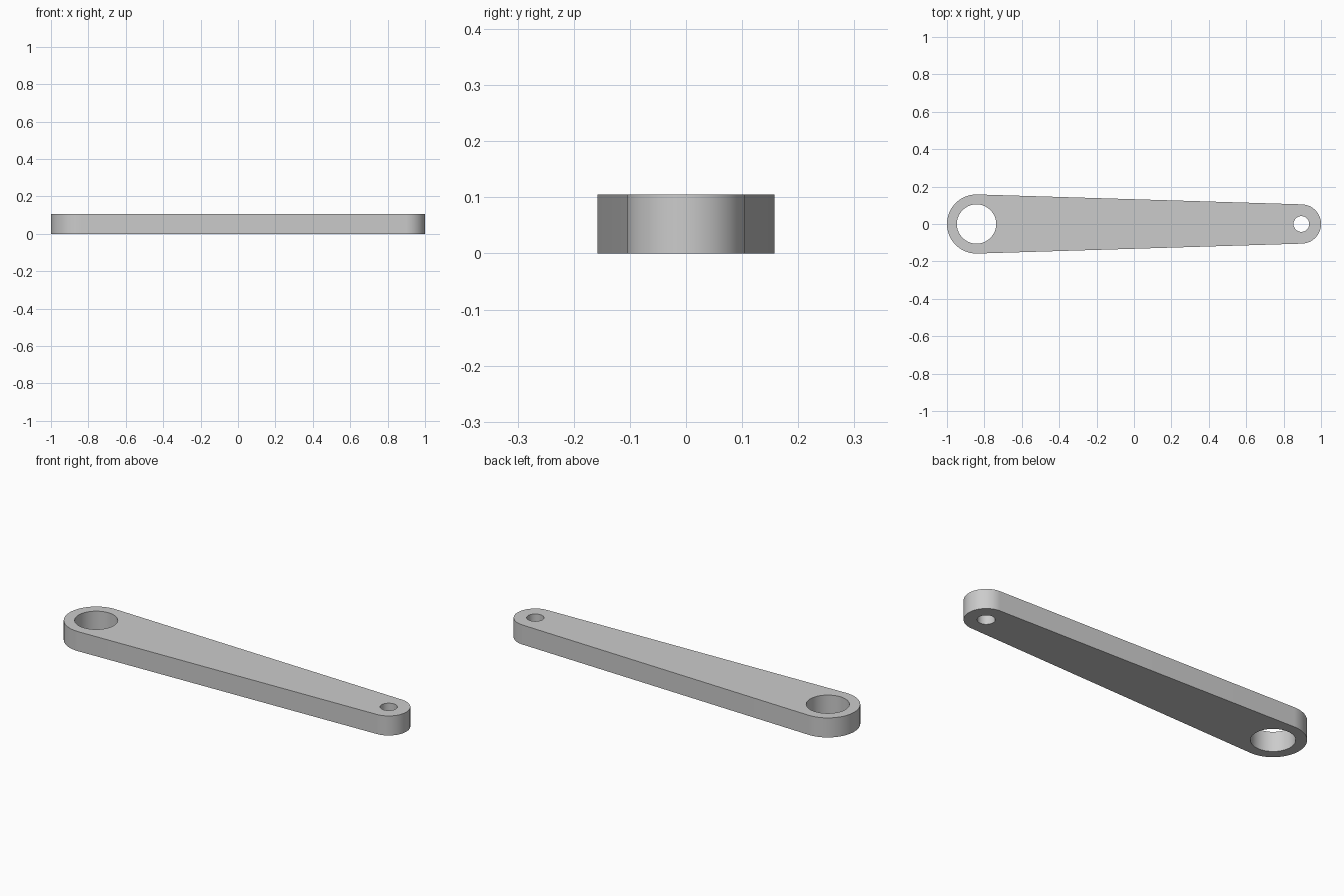
import bpy, bmesh
from math import sin, cos, pi, acos

cube = bpy.data.objects.get("Cube")
if cube:
    bpy.data.objects.remove(cube)

THICK = 0.105
BIG_X, BIG_R, BIG_HOLE = -0.842, 0.158, 0.105
SMALL_X, SMALL_R, SMALL_HOLE = 0.895, 0.105, 0.042


def arc(cx, r, start, end, steps):
    """Points along an arc, both ends included."""
    angles = [start + (end - start) * i / steps for i in range(steps + 1)]
    return [(cx + r * cos(a), r * sin(a), 0) for a in angles]


def loop(bm, points):
    """Closed ring of edges through the points."""
    verts = [bm.verts.new(p) for p in points]
    return [bm.edges.new((a, b)) for a, b in zip(verts, verts[1:] + verts[:1])]


# Outline: two rounded ends joined by their common tangents
tangent = acos((BIG_R - SMALL_R) / (SMALL_X - BIG_X))
outline = arc(SMALL_X, SMALL_R, -tangent, tangent, 40)
outline += arc(BIG_X, BIG_R, tangent, 2 * pi - tangent, 48)

# Flat plate with two pin holes, extruded to full thickness
bm = bmesh.new()
edges = loop(bm, outline)
for x, r in ((BIG_X, BIG_HOLE), (SMALL_X, SMALL_HOLE)):
    edges += loop(bm, arc(x, r, 0, 2 * pi, 64)[:-1])
bmesh.ops.triangle_fill(bm, edges=edges, use_beauty=True, use_dissolve=False)
solid = bmesh.ops.extrude_face_region(bm, geom=bm.faces[:], use_keep_orig=True)
top = [g for g in solid["geom"] if isinstance(g, bmesh.types.BMVert)]
bmesh.ops.translate(bm, verts=top, vec=(0, 0, THICK))
bmesh.ops.recalc_face_normals(bm, faces=bm.faces[:])

mesh = bpy.data.meshes.new("link_arm")
bm.to_mesh(mesh)
bm.free()
arm = bpy.data.objects.new("link_arm", mesh)
bpy.context.collection.objects.link(arm)

# Plain grey metal
grey = bpy.data.materials.new("grey_metal")
grey.use_nodes = True
color = (0.6, 0.6, 0.6, 1)
grey.diffuse_color = color
grey.node_tree.nodes["Principled BSDF"].inputs["Base Color"].default_value = color
mesh.materials.append(grey)

# Smooth curved walls, crisp rims
bpy.ops.object.select_all(action="DESELECT")
arm.select_set(True)
bpy.context.view_layer.objects.active = arm
bpy.ops.object.shade_smooth_by_angle(angle=pi / 6)
